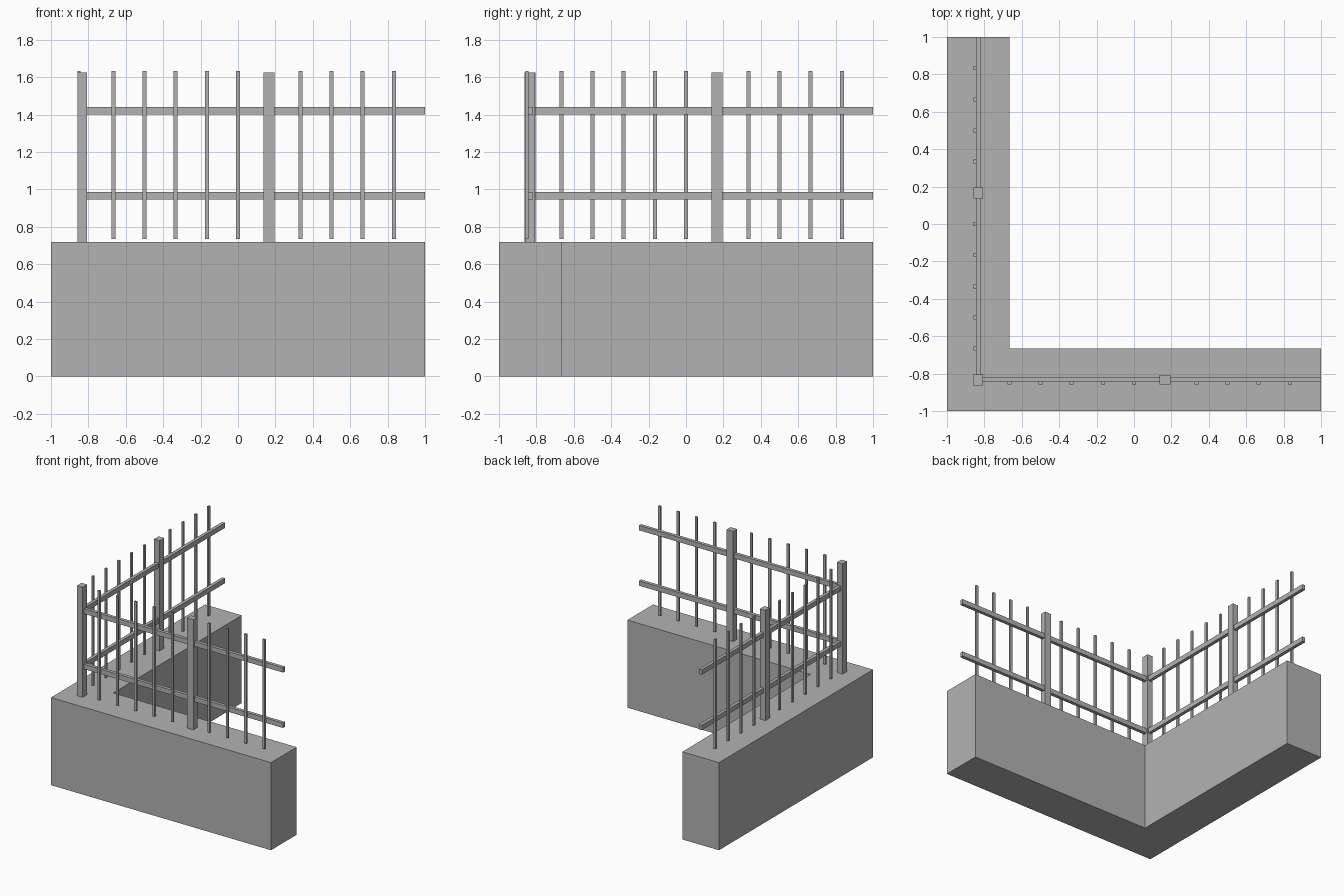
import bpy
import bmesh

cube = bpy.data.objects.get("Cube")
if cube:
    bpy.data.objects.remove(cube, do_unlink=True)

grey = bpy.data.materials.new("plain grey")
grey.use_nodes = True
colour = (0.45, 0.45, 0.45, 1)
grey.diffuse_color = colour
grey.node_tree.nodes["Principled BSDF"].inputs["Base Color"].default_value = colour


def finish(name, bm):
    bmesh.ops.recalc_face_normals(bm, faces=bm.faces)
    mesh = bpy.data.meshes.new(name)
    bm.to_mesh(mesh)
    bm.free()
    mesh.materials.append(grey)
    bpy.context.collection.objects.link(bpy.data.objects.new(name, mesh))


def box(name, x, y, z, swap=False):
    """Box from (min, max) ranges; swap exchanges x and y for the side run."""
    if swap:
        x, y = y, x
    bm = bmesh.new()
    bmesh.ops.create_cube(bm, size=1)
    for v in bm.verts:
        v.co = [r[0] if c < 0 else r[1] for c, r in zip(v.co, (x, y, z))]
    finish(name, bm)


def around(centre, width):
    return centre - width / 2, centre + width / 2


# L-shaped wall, extruded from its plan
WALL_TOP = 0.72
INNER = -2 / 3
plan = [(-1, -1), (1, -1), (1, INNER), (INNER, INNER), (INNER, 1), (-1, 1)]
bm = bmesh.new()
base = bm.faces.new([bm.verts.new((x, y, 0)) for x, y in plan])
top = bmesh.ops.extrude_face_region(bm, geom=[base], use_keep_orig=True)
for v in top["geom"]:
    if isinstance(v, bmesh.types.BMVert):
        v.co.z = WALL_TOP
finish("wall", bm)

# Corner post
LINE = -5 / 6
POST_Z = (WALL_TOP, 1.625)
box("corner_post", around(LINE, 0.05), around(LINE, 0.058), POST_Z)

# Two matching fence runs: front and side
for run, swap in (("front", False), ("side", True)):
    box(run + "_post", around(1 / 6, 0.059), around(LINE, 0.05), POST_Z, swap)

    for level, z in (("lower", 0.965), ("upper", 1.42)):
        box(f"{run}_{level}_rail", (-0.81, 1), (-0.844, -0.817),
            around(z, 0.04), swap)

    # Pickets fixed to the outer face of the rails, skipping the post
    for i in range(-4, 6):
        if i != 1:
            box(f"{run}_picket", around(i / 6, 0.021), (-0.858, -0.843),
                (0.735, 1.632), swap)
